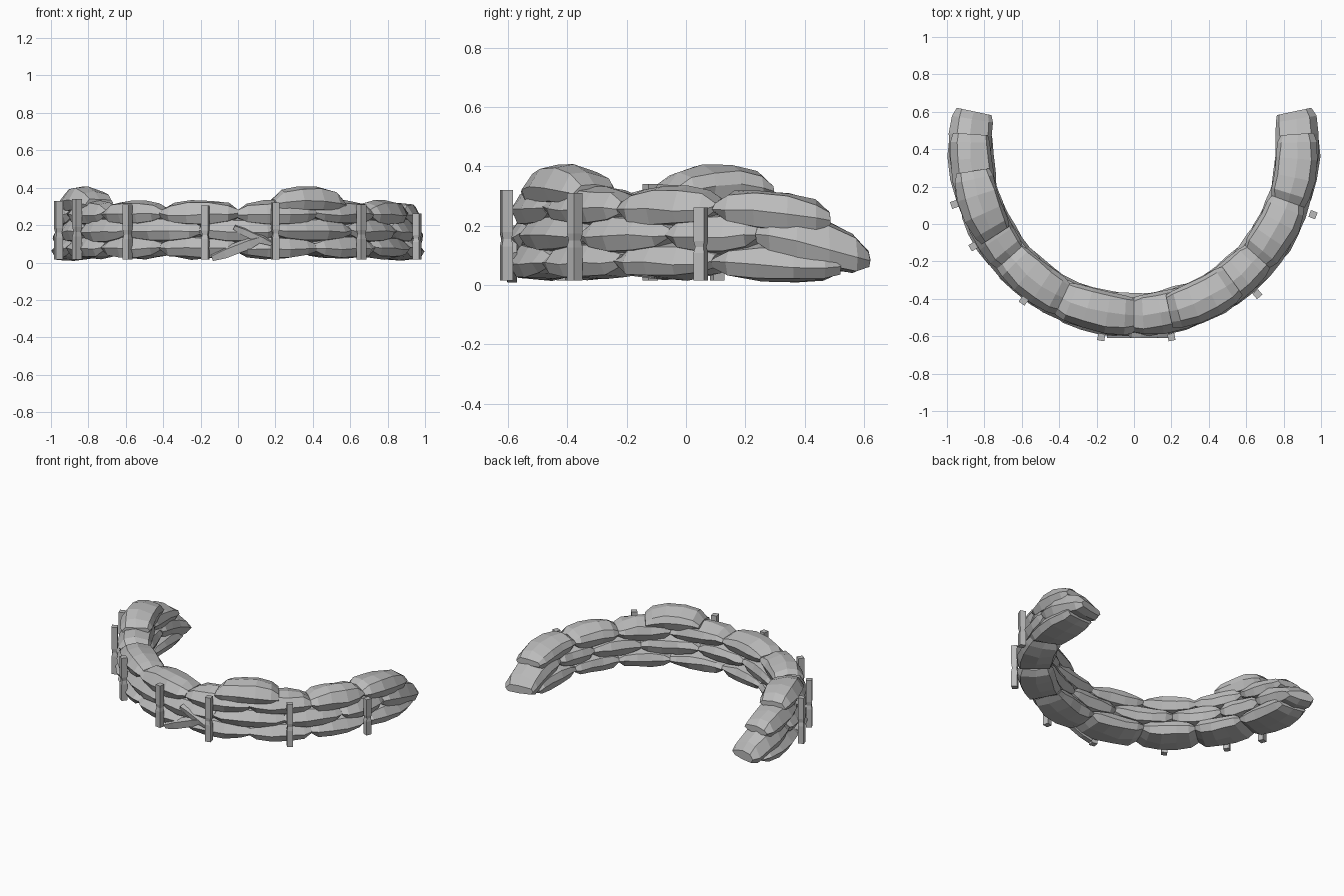
import bpy, bmesh, math, random
from mathutils import Vector, Matrix

random.seed(4)
if "Cube" in bpy.data.objects:
    bpy.data.objects.remove(bpy.data.objects["Cube"], do_unlink=True)

grey = bpy.data.materials.new("plain_grey")
grey.use_nodes = True
grey.diffuse_color = (0.5, 0.5, 0.5, 1)
grey.node_tree.nodes["Principled BSDF"].inputs["Base Color"].default_value = (0.5, 0.5, 0.5, 1)

CENTRE_Y = 0.42
RADIUS = 0.908


def arc_point(deg, radius, z):
    """Point on the horseshoe, slightly narrowed at the arms; zero is the front."""
    a = math.radians(deg)
    radius -= 0.033 * math.sin(a) ** 2
    return Vector((radius * math.sin(a), CENTRE_Y - radius * math.cos(a), z))


def loft(name, rings):
    """Skin a row of closed rings and cap both ends."""
    bm = bmesh.new()
    loops = [[bm.verts.new(p) for p in ring] for ring in rings]
    for a, b in zip(loops, loops[1:]):
        for i in range(len(a)):
            j = (i + 1) % len(a)
            bm.faces.new((a[i], a[j], b[j], b[i]))
    bm.faces.new(loops[0])
    bm.faces.new(loops[-1])
    bmesh.ops.recalc_face_normals(bm, faces=bm.faces)
    mesh = bpy.data.meshes.new(name)
    bm.to_mesh(mesh)
    bm.free()
    mesh.materials.append(grey)
    obj = bpy.data.objects.new(name, mesh)
    bpy.context.collection.objects.link(obj)
    return obj


# Bag cross-section (across, up) and its swelling along the length
SECTION = [(-1, 0.0), (-0.84, 0.62), (0.0, 1.0), (0.66, 0.8),
           (1, -0.1), (0.8, -0.8), (0, -0.95), (-0.8, -0.75)]
SWELL = [(0.0, 0.84, 0.36), (0.12, 0.95, 0.8), (0.36, 1.0, 1.0),
         (0.64, 1.0, 1.0), (0.88, 0.95, 0.8), (1.0, 0.84, 0.36)]


def sandbag(name, start, end, z, height=0.07, width=0.115, droop=0.0, drape=0.0):
    """Bag bent along the horseshoe; droop lowers the far end, drape lowers both."""
    rings = []
    for t, sw, sh in SWELL:
        ring = []
        mid = z - droop * t ** 1.6 - drape * (2 * t - 1) ** 2
        for u, v in SECTION:
            r = RADIUS + u * width * sw + random.uniform(-0.005, 0.005)
            h = mid + v * height * sh + random.uniform(-0.006, 0.006)
            ring.append(arc_point(start + (end - start) * t, r, max(h, 0.003)))
        rings.append(ring)
    return loft(name, rings)


# Three courses of bags, with staggered joints and sagging ends
JOINTS = [0, 25, 48, 70, 94]
STAGGER = [12, 38, 60, 79, 102]
for side, sign in (("left", 1), ("right", -1)):
    for i, (a, b) in enumerate(zip(JOINTS, JOINTS[1:])):
        last = i == len(JOINTS) - 2
        sandbag(f"bottom_bag_{side}_{i}", sign * a, sign * (b + 2 * last), 0.08, 0.064,
                width=0.12, droop=0.02 * last)
        sandbag(f"upper_bag_{side}_{i}", sign * a, sign * b, 0.262, 0.068,
                width=0.11, droop=0.04 * last)
    for i, (a, b) in enumerate(zip(STAGGER, STAGGER[1:])):
        last = i == len(STAGGER) - 2
        sandbag(f"middle_bag_{side}_{i}", sign * a, sign * b, 0.172, 0.07 + 0.012 * last,
                droop=0.085 * last)
sandbag("middle_bag_front", -12, 12, 0.172, 0.068)

# Two loose bags draped on top
sandbag("top_bag_left", 12, 36, 0.34, 0.072, width=0.108, drape=0.024)
sandbag("top_bag_right", -81, -57, 0.34, 0.072, width=0.108, drape=0.024)


def post(name, x, y, top, width=0.038, bottom=0.015):
    """Square stake with a worn waist, turned to face the wall."""
    turn = Matrix.Rotation(math.atan2(x, CENTRE_Y - y), 3, "Z")
    rings = []
    for t, s in ((0, 1), (0.38, 1), (0.46, 0.78), (0.54, 1), (1, 1)):
        h = width * s / 2
        rings.append([turn @ Vector((u * h, v * h, 0)) + Vector((x, y, bottom + (top - bottom) * t))
                      for u, v in ((-1, -1), (1, -1), (1, 1), (-1, 1))])
    return loft(name, rings)


# Stakes around the outside
STAKES = [(-0.96, 0.105, 0.33), (-0.86, -0.12, 0.34), (-0.59, -0.41, 0.31),
          (-0.175, -0.605, 0.305), (0.2, -0.605, 0.32), (0.66, -0.375, 0.31),
          (0.957, 0.05, 0.262)]
for i, (x, y, top) in enumerate(STAKES):
    post(f"stake_{i}", x, y, top)


def brace(name, x0, z0, x1, z1, wide):
    """Slanted board lying against the front of the wall."""
    a, b = Vector((x0, -0.59, z0)), Vector((x1, -0.59, z1))
    up = (b - a).normalized().cross(Vector((0, 1, 0))) * wide / 2
    rings = []
    for t, s in ((0, 0.6), (0.25, 1), (0.75, 1), (1, 0.5)):
        p = a.lerp(b, t)
        rings.append([p + up * s + Vector((0, 0.02, 0)), p + up * s * 0.5 - Vector((0, 0.02, 0)),
                      p - up * s - Vector((0, 0.012, 0)), p - up * s + Vector((0, 0.02, 0))])
    return loft(name, rings)


brace("low_brace", -0.14, 0.025, 0.13, 0.13, 0.06)
brace("high_brace", -0.02, 0.19, 0.18, 0.1, 0.045)
